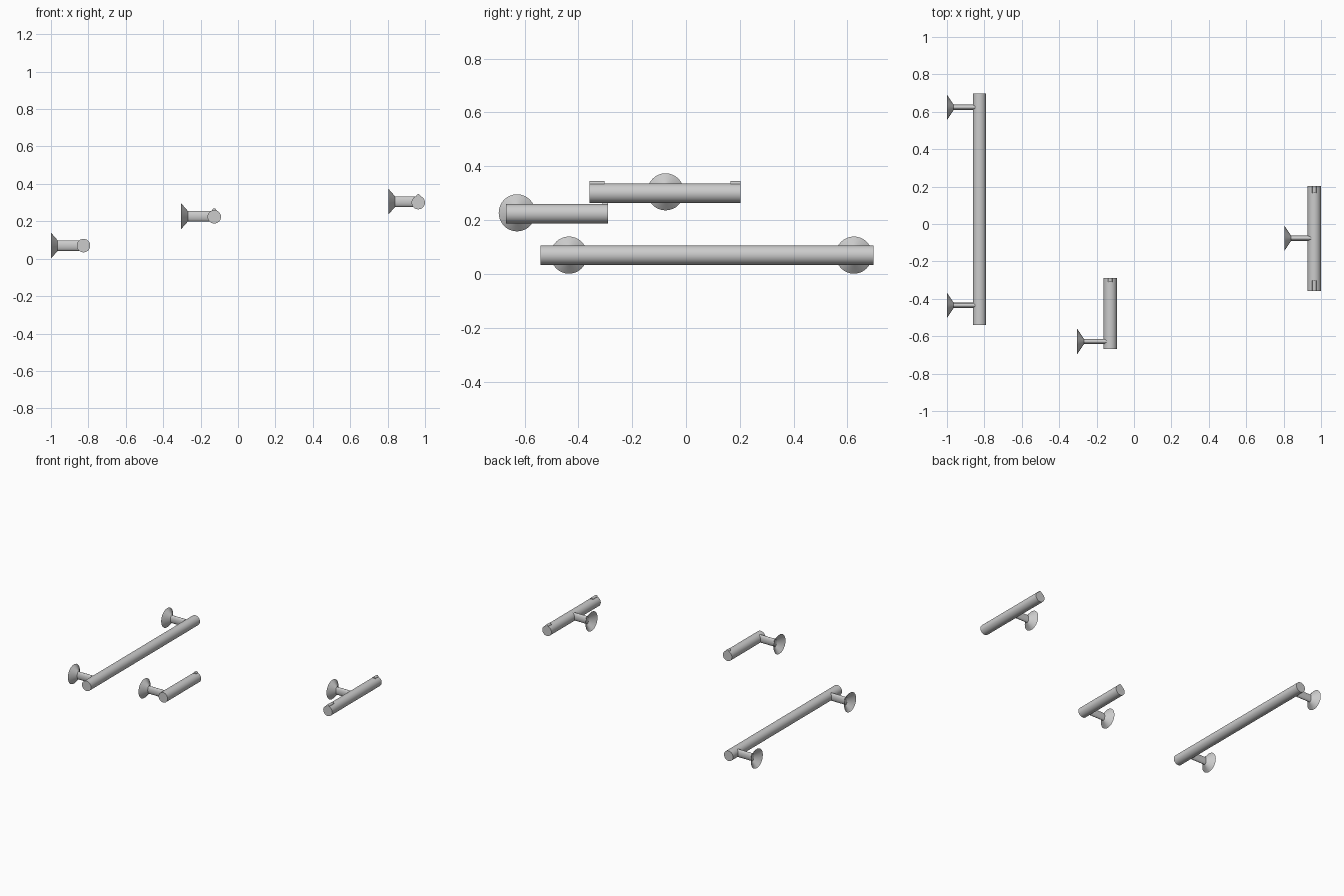
import bpy, bmesh, math

if "Cube" in bpy.data.objects:
    bpy.data.objects.remove(bpy.data.objects["Cube"])


def loft(name, rings, cap_start=True, cap_end=True, axis='X', n=32):
    """Skin elliptical rings (position, half width, half height) along an axis."""
    def place(center, t, a):
        pos, ru, rv = t
        u, v = ru * math.cos(a), rv * math.sin(a)
        x, y, z = center
        return (x + pos, y + u, z + v) if axis == 'X' else (x + u, y + pos, z + v)

    def build(center):
        bm = bmesh.new()
        loops = [[bm.verts.new(place(center, r, 2 * math.pi * i / n)) for i in range(n)]
                 for r in rings]
        for a, b in zip(loops, loops[1:]):
            for i in range(n):
                j = (i + 1) % n
                bm.faces.new((a[i], a[j], b[j], b[i]))
        if cap_start:
            bm.faces.new(loops[0][::-1])
        if cap_end:
            bm.faces.new(loops[-1])
        bmesh.ops.recalc_face_normals(bm, faces=bm.faces)
        mesh = bpy.data.meshes.new(name)
        bm.to_mesh(mesh)
        bm.free()
        obj = bpy.data.objects.new(name, mesh)
        bpy.context.collection.objects.link(obj)
        bpy.ops.object.select_all(action='DESELECT')
        obj.select_set(True)
        bpy.context.view_layer.objects.active = obj
        bpy.ops.object.shade_smooth_by_angle(angle=math.radians(35))
    return build


def bracket(name, x, y, z, reach):
    # hollow wall flange blending from a circle to the oval post
    loft(name + "_flange", [(0, 0.068, 0.069), (0.036, 0.014, 0.028)],
         cap_start=False, cap_end=False)((x, y, z))
    # oval post running into the bar
    loft(name + "_post", [(0.034, 0.014, 0.028), (reach, 0.014, 0.028)])((x, y, z))


def bar(name, x, y0, y1, z, r=0.036):
    loft(name, [(y0, r, r), (y1, r, r)], axis='Y')((x, 0, z))


# long towel bar with two brackets
bar("towel_bar", -0.826, -0.54, 0.697, 0.07)
for side, y in (("front", -0.435), ("back", 0.624)):
    bracket("towel_" + side, -1.0, y, 0.07, 0.174)

# short one-ended roll holder with a stop at its free end
bar("roll_bar", -0.127, -0.669, -0.289, 0.224)
bracket("roll", -0.304, -0.628, 0.227, 0.177)
bar("roll_stop", -0.127, -0.311, -0.289, 0.258, 0.011)

# hook bar on a central bracket with a stop at each end
bar("hook_bar", 0.964, -0.358, 0.203, 0.30)
bracket("hook", 0.804, -0.076, 0.305, 0.16)
bar("hook_stop_front", 0.964, -0.358, -0.303, 0.334, 0.011)
bar("hook_stop_back", 0.964, 0.166, 0.203, 0.334, 0.011)
